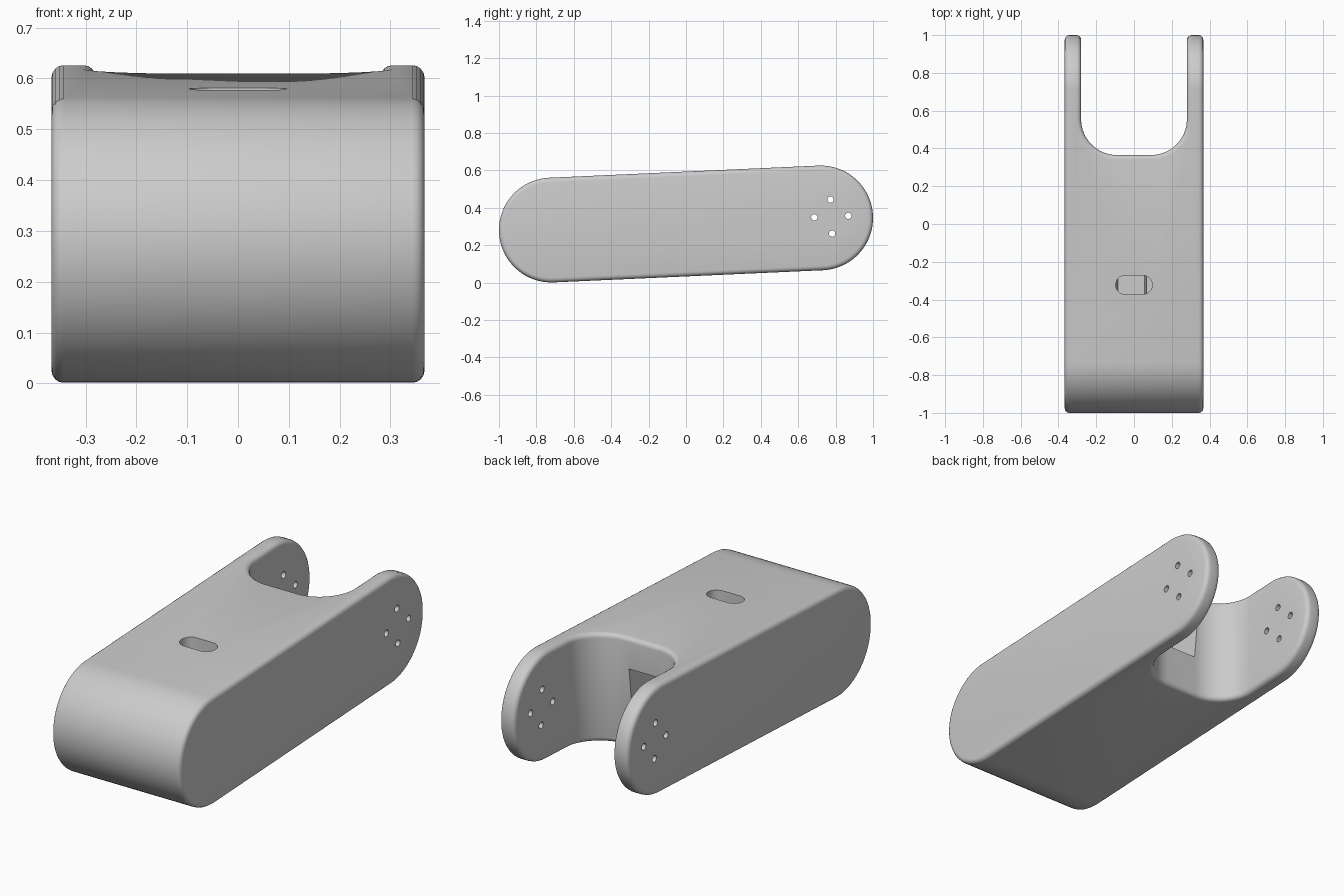
import bpy, bmesh, math
from mathutils import Vector

cube = bpy.data.objects.get("Cube")
if cube:
    bpy.data.objects.remove(cube, do_unlink=True)

HALF_W, R = 0.367, 0.28
FRONT, BACK = (-0.72, 0.281), (0.72, 0.346)      # end centres in the y-z plane
TILT = math.atan2(BACK[1] - FRONT[1], BACK[0] - FRONT[0])


def arc(c, r, start, sweep, n):
    """Points along an arc, both ends included."""
    return [(c[0] + r * math.cos(start + sweep * i / n),
             c[1] + r * math.sin(start + sweep * i / n)) for i in range(n + 1)]


def prism(name, profile, axis, lo, hi):
    """Extrude a 2D outline along one axis."""
    place = {"x": lambda p, t: (t, p[0], p[1]),
             "y": lambda p, t: (p[0], t, p[1]),
             "z": lambda p, t: (p[0], p[1], t)}[axis]
    bm = bmesh.new()
    face = bm.faces.new([bm.verts.new(place(p, lo)) for p in profile])
    grown = bmesh.ops.extrude_face_region(bm, geom=[face])
    shift = Vector(place((0, 0), hi - lo))
    bmesh.ops.translate(bm, vec=shift,
                        verts=[g for g in grown["geom"] if isinstance(g, bmesh.types.BMVert)])
    bmesh.ops.recalc_face_normals(bm, faces=bm.faces)
    mesh = bpy.data.meshes.new(name)
    bm.to_mesh(mesh)
    bm.free()
    obj = bpy.data.objects.new(name, mesh)
    bpy.context.collection.objects.link(obj)
    return obj


def apply(obj, mod):
    bpy.ops.object.select_all(action="DESELECT")
    bpy.context.view_layer.objects.active = obj
    obj.select_set(True)
    bpy.ops.object.modifier_apply(modifier=mod.name)


def cut(obj, cutter):
    mod = obj.modifiers.new("cut", "BOOLEAN")
    mod.operation, mod.solver, mod.object = "DIFFERENCE", "EXACT", cutter
    apply(obj, mod)
    bpy.data.objects.remove(cutter, do_unlink=True)


# Long arm with round ends
q = math.pi / 2
outline = arc(BACK, R, TILT - q, math.pi, 40) + arc(FRONT, R, TILT + q, math.pi, 40)
arm = prism("arm_bracket", outline, "x", -HALF_W, HALF_W)

# U-shaped gap that leaves two rear lugs
gap, floor, cr = 0.28, 0.365, 0.19
u_shape = ([(gap, 1.3), (-gap, 1.3)]
           + arc((cr - gap, floor + cr), cr, math.pi, q, 16)
           + arc((gap - cr, floor + cr), cr, -q, q, 16))
cut(arm, prism("gap_cutter", u_shape, "z", -0.3, 1.0))

# Rounded rims
bevel = arm.modifiers.new("rounding", "BEVEL")
bevel.width, bevel.segments = 0.024, 4
bevel.limit_method, bevel.angle_limit = "ANGLE", math.radians(40)
bevel.use_clamp_overlap = False
apply(arm, bevel)

# Cable channel from the gap to the top slot
channel = [(-0.085, 0.27), (0.055, 0.27), (0.07, 0.45), (-0.1, 0.45)]
cut(arm, prism("channel_cutter", channel, "y", -0.39, 0.45))
slot = arc((0.047, -0.322), 0.05, -q, math.pi, 12) + arc((-0.047, -0.322), 0.05, q, math.pi, 12)
cut(arm, prism("slot_cutter", slot, "z", 0.4, 0.8))

# Four bolt holes through both lugs
for k in range(4):
    a = TILT + k * q
    centre = (0.777 + 0.091 * math.cos(a), 0.353 + 0.091 * math.sin(a))
    cut(arm, prism("bolt_cutter", arc(centre, 0.017, 0, math.tau, 20)[:-1], "x", -0.6, 0.6))

# Plain grey finish
grey = bpy.data.materials.new("light_grey")
grey.use_nodes = True
colour = (0.6, 0.6, 0.6, 1)
grey.diffuse_color = colour
grey.node_tree.nodes["Principled BSDF"].inputs["Base Color"].default_value = colour
arm.data.materials.clear()
arm.data.materials.append(grey)

bpy.ops.object.select_all(action="DESELECT")
arm.select_set(True)
bpy.context.view_layer.objects.active = arm
bpy.ops.object.shade_smooth_by_angle(angle=math.radians(30))
